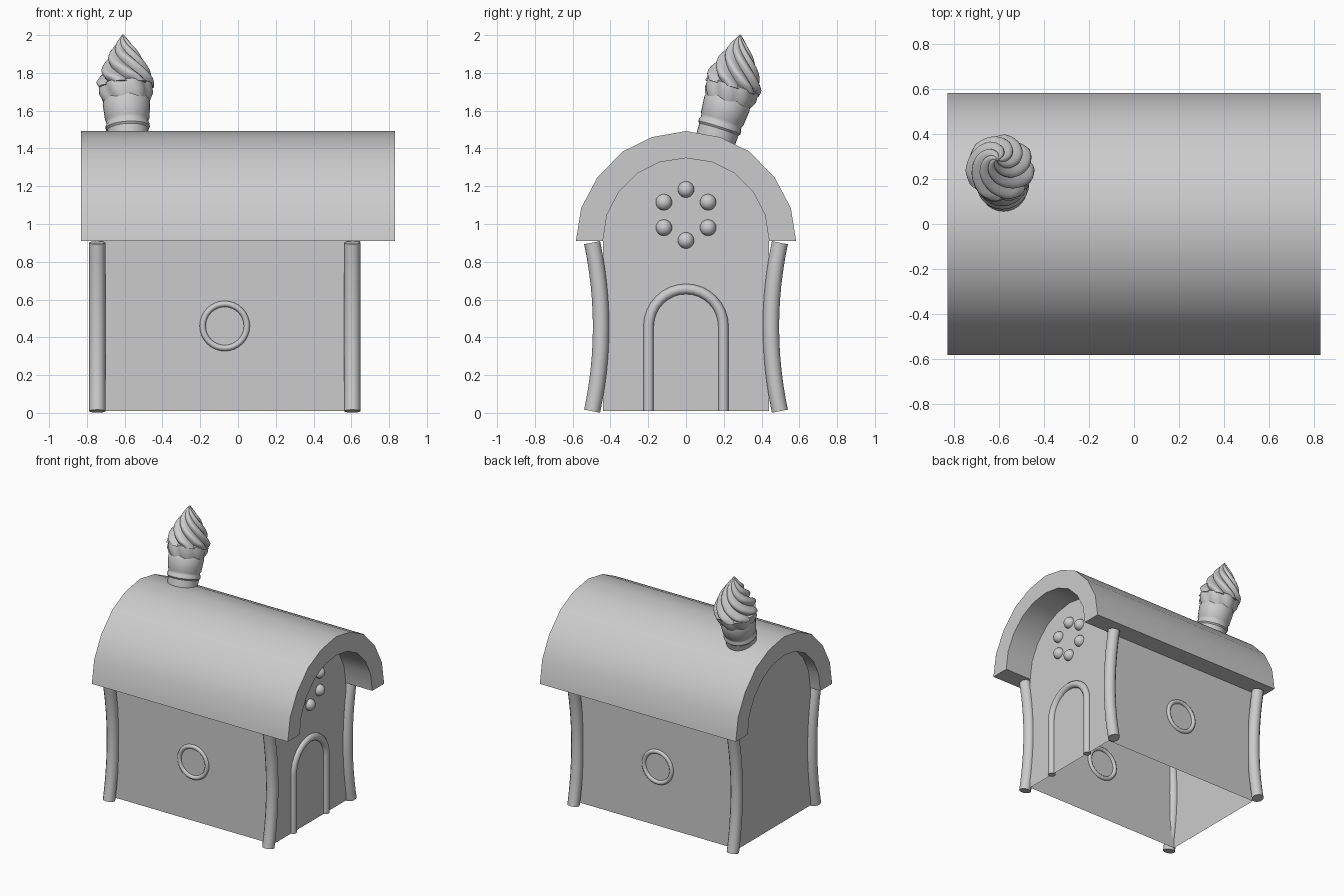
import bpy, bmesh
from math import sin, cos, pi, radians
from mathutils import Vector

if "Cube" in bpy.data.objects:
    bpy.data.objects.remove(bpy.data.objects["Cube"])

WALL_L, WALL_R, WALL_Y, EAVE = -0.745, 0.605, 0.44, 0.91


def smooth(ob, angle=35):
    bpy.ops.object.select_all(action='DESELECT')
    ob.select_set(True)
    bpy.context.view_layer.objects.active = ob
    bpy.ops.object.shade_smooth_by_angle(angle=radians(angle))


def mesh_object(name, verts, faces, angle=None):
    me = bpy.data.meshes.new(name)
    me.from_pydata(verts, [], faces)
    bm = bmesh.new()
    bm.from_mesh(me)
    bmesh.ops.recalc_face_normals(bm, faces=bm.faces)
    bm.to_mesh(me)
    bm.free()
    ob = bpy.data.objects.new(name, me)
    bpy.context.collection.objects.link(ob)
    if angle:
        smooth(ob, angle)
    return ob


def tube(name, points, radius):
    cu = bpy.data.curves.new(name, 'CURVE')
    cu.dimensions = '3D'
    cu.bevel_depth = radius
    cu.bevel_resolution = 4
    cu.use_fill_caps = True
    sp = cu.splines.new('POLY')
    sp.points.add(len(points) - 1)
    for p, co in zip(sp.points, points):
        p.co = (*co, 1)
    ob = bpy.data.objects.new(name, cu)
    bpy.context.collection.objects.link(ob)
    bpy.ops.object.select_all(action='DESELECT')
    ob.select_set(True)
    bpy.context.view_layer.objects.active = ob
    bpy.ops.object.convert(target='MESH')
    smooth(bpy.context.object)


def mirror_half(half):
    return half + [(-y, z) for y, z in reversed(half[:-1])]


# Roof: thick arched shell
outer = mirror_half([(-0.583, 0.91), (-0.555, 1.085), (-0.47, 1.245),
                     (-0.335, 1.384), (-0.18, 1.46), (0, 1.492)])
inner = mirror_half([(-0.44, 0.91), (-0.418, 1.05), (-0.355, 1.17),
                     (-0.255, 1.27), (-0.137, 1.328), (0, 1.349)])
loop = outer + inner[::-1]
n, m = len(loop), len(outer)
verts = [(x, y, z) for x in (-0.83, 0.83) for y, z in loop]
faces = [(i, (i + 1) % n, n + (i + 1) % n, n + i) for i in range(n)]
for k in (0, n):
    faces += [(k + i, k + i + 1, k + n - 2 - i, k + n - 1 - i) for i in range(m - 1)]
mesh_object("roof", verts, faces, 35)

# Walls: thin shell open underneath, gables fill the arch
gable = [(-WALL_Y, 0.01)] + inner + [(WALL_Y, 0.01)]
g = len(gable)
verts = [(x, y, z) for x in (WALL_L, WALL_R) for y, z in gable]
mesh_object("walls", verts, [tuple(range(g)), tuple(range(g, 2 * g)),
                             (0, 1, g + 1, g), (g - 2, g - 1, 2 * g - 1, 2 * g - 2)])

# Bowed corner posts
for x, xn in ((WALL_L, "left"), (WALL_R, "right")):
    for s, yn in ((-1, "front"), (1, "back")):
        pts = []
        for i in range(13):
            t = i / 6 - 1
            pts.append((x, s * (0.45 + 0.047 * t * t), 0.455 + 0.446 * t))
        tube(f"{yn}_{xn}_post", pts, 0.043)

# Door frame
arc = [(WALL_R, -0.198 * cos(pi * i / 16), 0.458 + 0.198 * sin(pi * i / 16)) for i in range(17)]
tube("door_frame", [(WALL_R, -0.198, 0.01)] + arc + [(WALL_R, 0.198, 0.01)], 0.027)

# Round window frames on both long sides
for s, nm in ((-1, "front"), (1, "back")):
    bpy.ops.mesh.primitive_torus_add(major_radius=0.117, minor_radius=0.016,
                                     major_segments=32, minor_segments=10,
                                     location=(-0.07, s * WALL_Y, 0.46), rotation=(pi / 2, 0, 0))
    bpy.context.object.name = nm + "_window_frame"
    smooth(bpy.context.object, 60)

# Ring of round studs above the door
for i in range(6):
    a = pi / 2 + i * pi / 3
    bpy.ops.mesh.primitive_uv_sphere_add(segments=20, ring_count=12, radius=0.043,
                                         location=(WALL_R, 0.135 * cos(a), 1.048 + 0.135 * sin(a)))
    bpy.context.object.name = f"gable_stud_{i + 1}"
    smooth(bpy.context.object, 60)

# Leaning chimney shaped as a cup topped with a twisted swirl
base = Vector((-0.578, 0.142, 1.40))
axis = Vector((-0.05, 0.30, 0.95)).normalized()
rot = Vector((0, 0, 1)).rotation_difference(axis)


def lathe(name, profile, seg, lobes=0, depth=0.0, twist=0.0, bend=0.0, angle=35):
    verts, faces = [], []
    s0, s1 = profile[0][1], profile[-1][1]
    for r, s in profile:
        t = (s - s0) / (s1 - s0)
        for i in range(seg):
            a = 2 * pi * i / seg
            rr = r * (1 + depth * (2 * abs(cos(lobes * a / 2)) - 1)) if lobes else r
            b = a + twist * t
            p = base + rot @ Vector((rr * cos(b), rr * sin(b), s))
            p.y -= bend * t * t
            verts.append(p)
    for j in range(len(profile) - 1):
        for i in range(seg):
            k = (i + 1) % seg
            faces.append((j * seg + i, j * seg + k, (j + 1) * seg + k, (j + 1) * seg + i))
    faces += [tuple(range(seg)), tuple(range(len(verts) - seg, len(verts)))]
    mesh_object(name, verts, faces, angle)


lathe("chimney_cup", [(0.104, 0), (0.109, 0.105), (0.117, 0.115), (0.117, 0.13),
                      (0.111, 0.14), (0.112, 0.155), (0.118, 0.165), (0.126, 0.25),
                      (0.12, 0.27)], 28)

# Swirl: flared skirt then twisted tapering lobes
lathe("swirl_skirt", [(0.115, 0.25), (0.138, 0.30), (0.137, 0.345), (0.11, 0.36)],
      42, 7, 0.05, -0.35)
key = [(0.134, 0.335), (0.137, 0.37), (0.12, 0.42), (0.095, 0.48),
       (0.063, 0.54), (0.032, 0.59), (0.003, 0.632)]
fine = []
for (r0, z0), (r1, z1) in zip(key, key[1:]):
    fine += [(r0 + (r1 - r0) * u / 4, z0 + (z1 - z0) * u / 4) for u in range(4)]
lathe("swirl_top", fine + [key[-1]], 42, 7, 0.13, -3.0, 0.045, 50)
